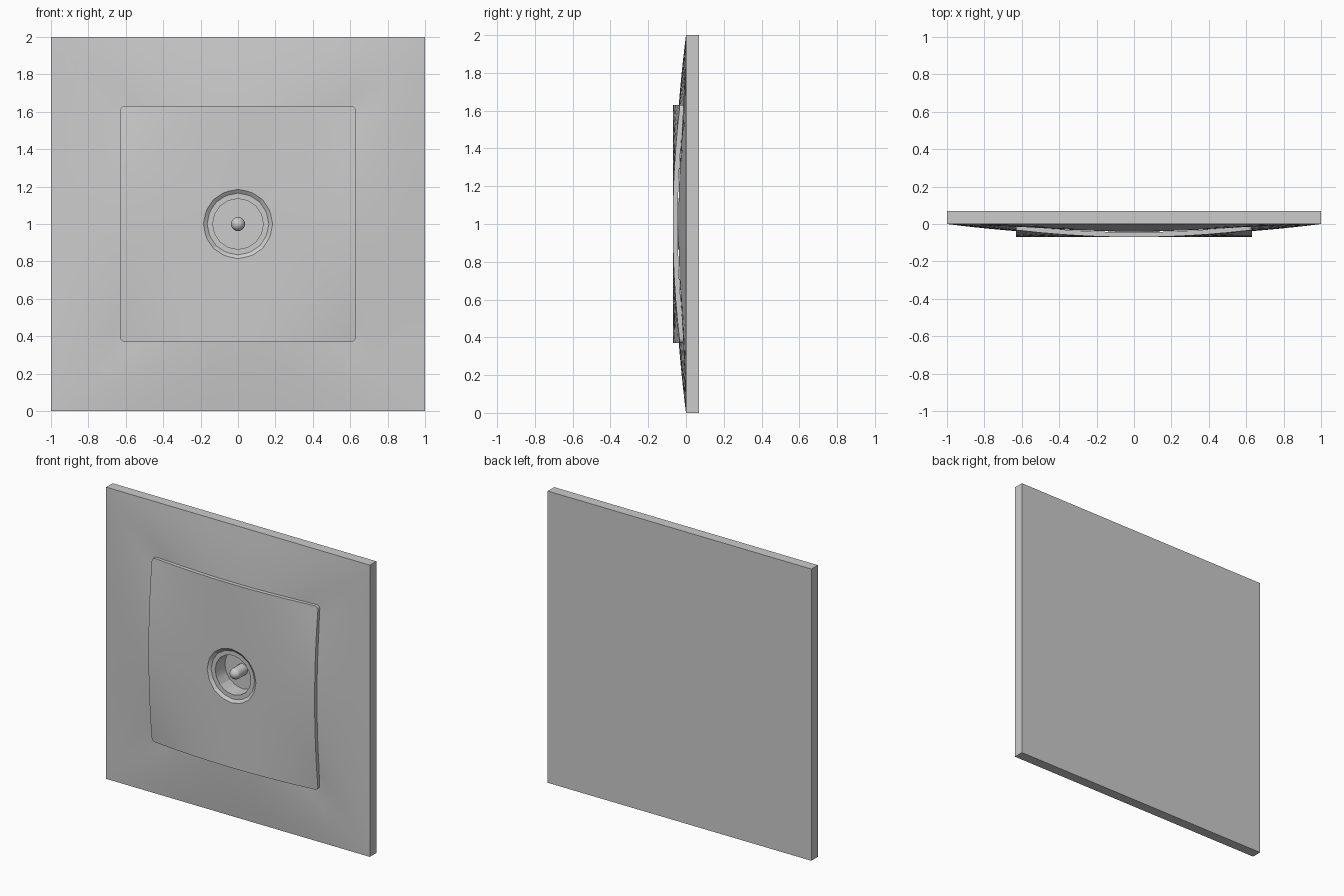
import bpy, bmesh
from math import pi, sin, cos, atan2

if "Cube" in bpy.data.objects:
    bpy.data.objects.remove(bpy.data.objects["Cube"])

CZ = 1.0   # height of the plate centre
P = 0.63   # half width of the raised panel


def loft(name, loops, cap_start=True, cap_end=True, angle=30):
    """Skin a series of equal-length point loops."""
    bm = bmesh.new()
    rings = [[bm.verts.new((x, y, z + CZ)) for x, y, z in lp] for lp in loops]
    n = len(rings[0])
    for a, b in zip(rings, rings[1:]):
        for i in range(n):
            j = (i + 1) % n
            bm.faces.new((a[i], a[j], b[j], b[i]))
    if cap_start:
        bm.faces.new(rings[0][::-1])
    if cap_end:
        bm.faces.new(rings[-1])
    bmesh.ops.recalc_face_normals(bm, faces=bm.faces)
    me = bpy.data.meshes.new(name)
    bm.to_mesh(me)
    bm.free()
    ob = bpy.data.objects.new(name, me)
    bpy.context.collection.objects.link(ob)
    bpy.ops.object.select_all(action='DESELECT')
    ob.select_set(True)
    bpy.context.view_layer.objects.active = ob
    bpy.ops.object.shade_smooth_by_angle(angle=angle * pi / 180)
    return ob


def square(half, depth, n=12):
    """Square loop; depth(x, z) gives y."""
    pts = []
    for k in range(4):
        c, s = round(cos(k * pi / 2)), round(sin(k * pi / 2))
        for i in range(n):
            u, v = half, half * (2 * i / n - 1)
            x, z = u * c - v * s, u * s + v * c
            pts.append((x, depth(x, z), z))
    return pts


def rounded_square(half, r, n=12, arc=4):
    """Rounded square outline as (x, z) points."""
    pts, h = [], half - r
    for k in range(4):
        c, s = cos(k * pi / 2), sin(k * pi / 2)
        side = [(half, h * (2 * i / n - 1)) for i in range(n)]
        side += [(h + r * cos(a * pi / 2 / arc), h + r * sin(a * pi / 2 / arc))
                 for a in range(arc)]
        pts += [(u * c - v * s, u * s + v * c) for u, v in side]
    return pts


# Outer plate: flat back, straight sides, gently bulging front border
def border(x, z):
    m, t = max(abs(x), abs(z)), min(abs(x), abs(z)) / max(abs(x), abs(z))
    s = (1 - m) / (1 - P)
    return s * (1.25 - 0.25 * s) * (-0.038 + 0.026 * t * t)


plate = [square(1.0, lambda x, z: 0.07)]
plate += [square(h, border) for h in (1.0, 0.93, 0.86, 0.79, 0.72, 0.66, 0.61)]
plate.append(square(0.61, lambda x, z: 0.06))
loft("wall_plate", plate)


# Raised centre panel: flat along its axes, falling away at the corners
def face(x, z):
    return -0.07 + 0.038 * (x * z / P ** 2) ** 2


outline = rounded_square(P, 0.025)
angles = [atan2(z, x) for x, z in outline]


def circle(r, y, sides=16):
    """Low-sided circle sampled at the outline's angles."""
    st = 2 * pi / sides
    rad = [r * cos(st / 2) / cos(a % st - st / 2) for a in angles]
    return [(q * cos(a), y, q * sin(a)) for q, a in zip(rad, angles)]


panel = [[(x, face(x, z) + 0.026, z) for x, z in outline]]
hole = circle(0.185, 0)
STEPS = 8
for k in range(STEPS + 1):
    f = k / STEPS
    lp = []
    for (x, z), (hx, _, hz) in zip(outline, hole):
        px, pz = x + (hx - x) * f, z + (hz - z) * f
        lp.append((px, face(px, pz), pz))
    panel.append(lp)
loft("centre_panel", panel, False, False)

# Recessed socket: sloped rim, flat ring, bore and floor
loft("socket_cup", [circle(0.185, -0.07), circle(0.165, -0.055),
                    circle(0.135, -0.055), circle(0.135, 0.05)], False, True)

# Centre pin with rounded tip
R = 0.038
pin = [(R, 0.05)] + [(R * cos(a * pi / 10), -0.025 - R * sin(a * pi / 10))
                     for a in range(5)] + [(0.003, -0.063)]
loft("centre_pin", [[(r * cos(i * pi / 8), y, r * sin(i * pi / 8))
                     for i in range(16)] for r, y in pin], angle=40)

# Face the open shells outwards (towards the front)
for name in ("centre_panel", "socket_cup"):
    me = bpy.data.objects[name].data
    facing = sum(p.normal.y * p.area for p in me.polygons)
    if facing > 0:
        me.flip_normals()
